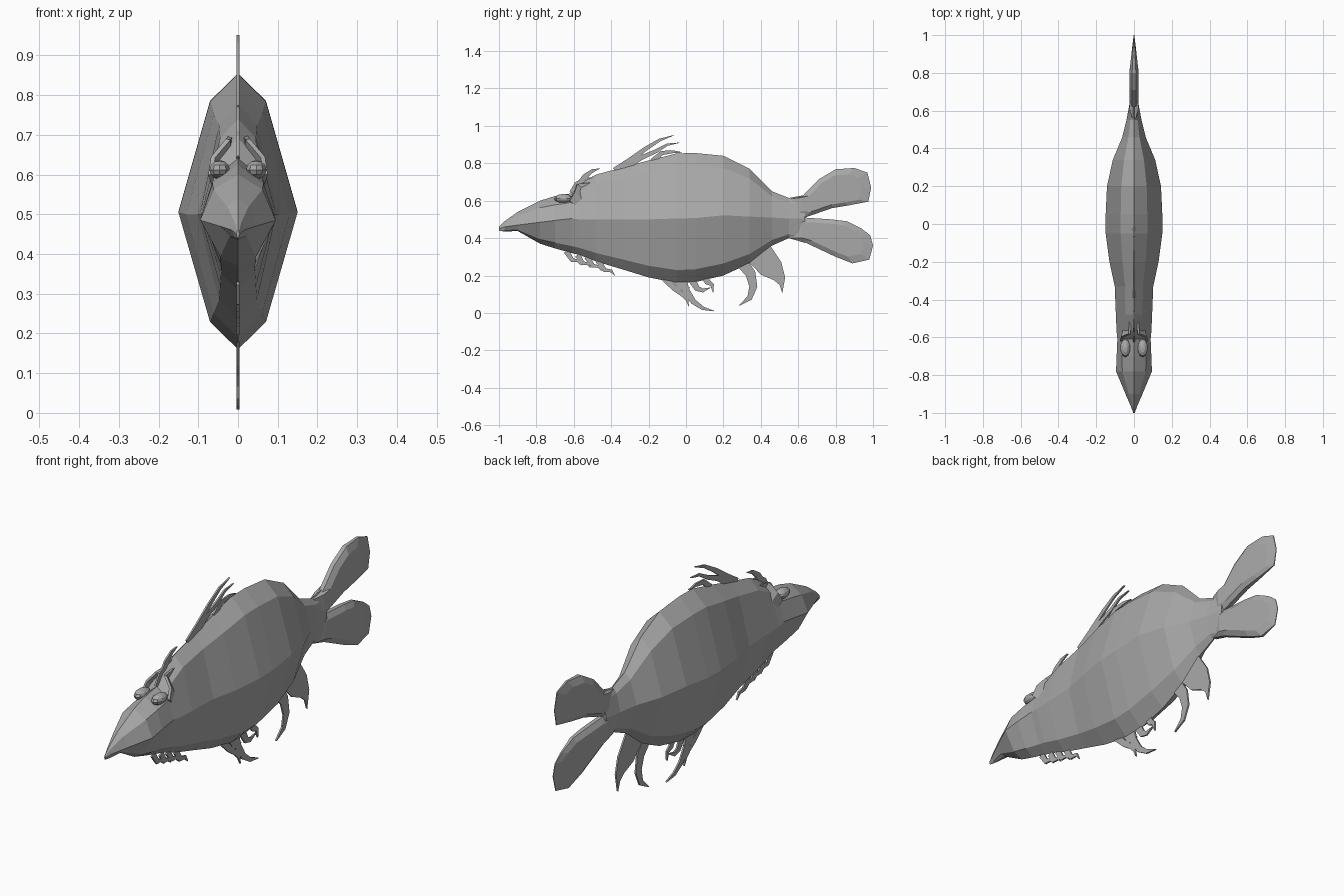
import bpy
import bmesh
from mathutils import Vector

default_cube = bpy.data.objects.get("Cube")
if default_cube:
    bpy.data.objects.remove(default_cube, do_unlink=True)

# Single plain grey
grey = bpy.data.materials.new("plain_grey")
grey.use_nodes = True
grey.diffuse_color = (0.4, 0.4, 0.4, 1)
grey.node_tree.nodes["Principled BSDF"].inputs["Base Color"].default_value = grey.diffuse_color


def finish(name, bm):
    """Turn a bmesh into a flat shaded grey object."""
    bmesh.ops.remove_doubles(bm, verts=bm.verts, dist=0.0005)
    bmesh.ops.recalc_face_normals(bm, faces=bm.faces)
    mesh = bpy.data.meshes.new(name)
    bm.to_mesh(mesh)
    bm.free()
    mesh.materials.append(grey)
    obj = bpy.data.objects.new(name, mesh)
    bpy.context.scene.collection.objects.link(obj)
    return obj


def loft(name, rings):
    """Skin a list of closed rings and cap both ends."""
    bm = bmesh.new()
    loops = [[bm.verts.new(point) for point in ring] for ring in rings]
    for first, second in zip(loops, loops[1:]):
        for i in range(len(first)):
            j = (i + 1) % len(first)
            bm.faces.new((first[i], first[j], second[j], second[i]))
    bm.faces.new(loops[0])
    bm.faces.new(loops[-1])
    return finish(name, bm)


def body_ring(y, top, middle, bottom, width, fullness):
    """Eight sided section: ridge, shoulders, flanks, lower shoulders, keel."""
    rise = 0.8 - (fullness - 0.47) * 0.7
    upper = middle + (top - middle) * rise
    lower = middle + (bottom - middle) * 0.8
    half = [(0, top), (width * fullness, upper), (width, middle),
            (width * 0.47, lower), (0, bottom)]
    mirrored = [(-x, z) for x, z in half[3:0:-1]]
    return [Vector((x, y, z)) for x, z in half + mirrored]


# Body and head: y, ridge, flank and keel heights, half width, shoulder fullness
sections = [
    (-1.0, .46, .45, .44, .004, .6),
    (-.97, .49, .46, .435, .015, .6),
    (-.9, .54, .47, .438, .045, .6),
    (-.78, .60, .485, .37, .095, .65),
    (-.7, .625, .495, .345, .092, .7),
    (-.61, .64, .505, .32, .088, .7),
    (-.57, .69, .5, .31, .092, .5),
    (-.48, .74, .5, .275, .096, .47),
    (-.33, .78, .5, .23, .102, .47),
    (-.2, .815, .5, .19, .13, .47),
    (-.05, .853, .505, .16, .15, .47),
    (.05, .855, .507, .165, .15, .47),
    (.2, .84, .522, .2, .143, .47),
    (.34, .77, .515, .265, .112, .47),
    (.46, .65, .51, .36, .062, .47),
    (.55, .615, .505, .40, .04, .5),
    (.635, .63, .505, .375, .024, .7),
]
loft("body", [body_ring(*section) for section in sections])


# Tail lobes: bevelled plates that thin out toward the tip
def tail_lobe(name, outline):
    centre = sum((Vector((0, y, z)) for y, z in outline), Vector()) / len(outline)
    rim = [Vector((0, y, z)) for y, z in outline]

    def side(sign, inset, share):
        ring = []
        for point in rim:
            moved = point.lerp(centre, inset)
            thick = 0.025 * min(1, max(0.15, (1.02 - moved.y) / 0.22))
            ring.append(Vector((sign * thick * share, moved.y, moved.z)))
        return ring
    loft(name, [side(-1, 0.25, 1), side(-1, 0, 0.4),
                side(1, 0, 0.4), side(1, 0.25, 1)])


tail_lobe("upper_tail_lobe", [
    (.56, .61), (.62, .622), (.71, .715), (.8, .768), (.9, .775), (.97, .75),
    (.99, .67), (.975, .595), (.87, .575), (.78, .56), (.63, .508), (.56, .51)])
tail_lobe("lower_tail_lobe", [
    (.56, .51), (.63, .51), (.78, .5), (.86, .49), (.94, .45), (.985, .415),
    (1, .36), (.98, .285), (.89, .265), (.8, .3), (.63, .38), (.56, .4)])


# Thin fins and spines on the centre plane
def plate(name, outline, thick=0.004):
    loft(name, [[(x, y, z) for y, z in outline] for x in (-thick, thick)])


def spine(name, path, width):
    points = [Vector(p) for p in path]
    last = len(points) - 1
    near, far = [], []
    for i, point in enumerate(points):
        along = (points[min(i + 1, last)] - points[max(i - 1, 0)]).normalized()
        across = Vector((-along.y, along.x)) * width / 2
        across *= max(0.06, (1 - i / last) ** 0.6)
        near.append(point + across)
        far.append(point - across)
    plate(name, near + far[::-1])


spine("long_dorsal_spine",
      [(-.38, .76), (-.3, .815), (-.22, .875), (-.14, .925), (-.065, .95)], .035)
spine("rear_dorsal_spine",
      [(-.33, .77), (-.24, .83), (-.16, .865), (-.1, .9), (-.035, .91)], .03)
spine("dorsal_barb", [(-.18, .81), (-.13, .855), (-.07, .862), (-.02, .858)], .03)
spine("front_dorsal_spine", [(-.58, .67), (-.54, .73), (-.5, .76), (-.46, .772)], .035)
spine("crest_spine", [(-.61, .64), (-.585, .69), (-.55, .715), (-.5, .725)], .03)

spine("first_pelvic_spine",
      [(-.12, .19), (-.06, .13), (-.02, .1), (.005, .07), (.015, .035)], .035)
spine("second_pelvic_spine",
      [(-.02, .18), (0, .12), (.04, .06), (.09, .025), (.15, .01)], .045)
spine("third_pelvic_spine", [(.03, .18), (.06, .13), (.09, .12), (.13, .135)], .04)
spine("pelvic_barb", [(-.06, .18), (-.03, .135), (0, .12), (.02, .135)], .03)
spine("fourth_pelvic_spine", [(.1, .2), (.115, .165), (.14, .15), (.145, .11)], .04)

spine("curved_anal_spine",
      [(.3, .27), (.345, .21), (.36, .14), (.34, .08), (.285, .04)], .065)
plate("anal_fin", [
    (.33, .28), (.4, .205), (.47, .175), (.5, .15), (.515, .105),
    (.53, .19), (.51, .27), (.45, .36), (.4, .36)])

for i, (y, z, size) in enumerate([(-.64, .31, .08), (-.58, .29, .07),
                                  (-.53, .28, .08), (-.47, .26, .09)]):
    spine("throat_barb_%d" % (i + 1),
          [(y, z + 0.02), (y + size * 0.4, z - size * 0.35),
           (y + size * 0.8, z - size * 0.4), (y + size, z - size * 0.7)], .03)


# Eyes set in shallow bowls, with a brow behind each
for label, sign in (("left", 1), ("right", -1)):
    bm = bmesh.new()
    bmesh.ops.create_uvsphere(bm, u_segments=10, v_segments=6, radius=1)
    bmesh.ops.scale(bm, vec=(.027, .05, .024), verts=bm.verts)
    bmesh.ops.translate(bm, vec=(sign * .046, -.655, .612), verts=bm.verts)
    finish(label + "_eye", bm)

    bm = bmesh.new()
    ridge = [(.075, -.62, .6), (.068, -.595, .645), (.03, -.58, .69),
             (.022, -.48, .70)]
    crest = [bm.verts.new((sign * x, y, z)) for x, y, z in ridge]
    base = [bm.verts.new((sign * x * 0.8, y + 0.05, z - 0.05)) for x, y, z in ridge]
    for i in range(len(ridge) - 1):
        bm.faces.new((crest[i], crest[i + 1], base[i + 1], base[i]))
    brow = finish(label + "_brow", bm)
    shell = brow.modifiers.new("thickness", "SOLIDIFY")
    shell.thickness = 0.012
